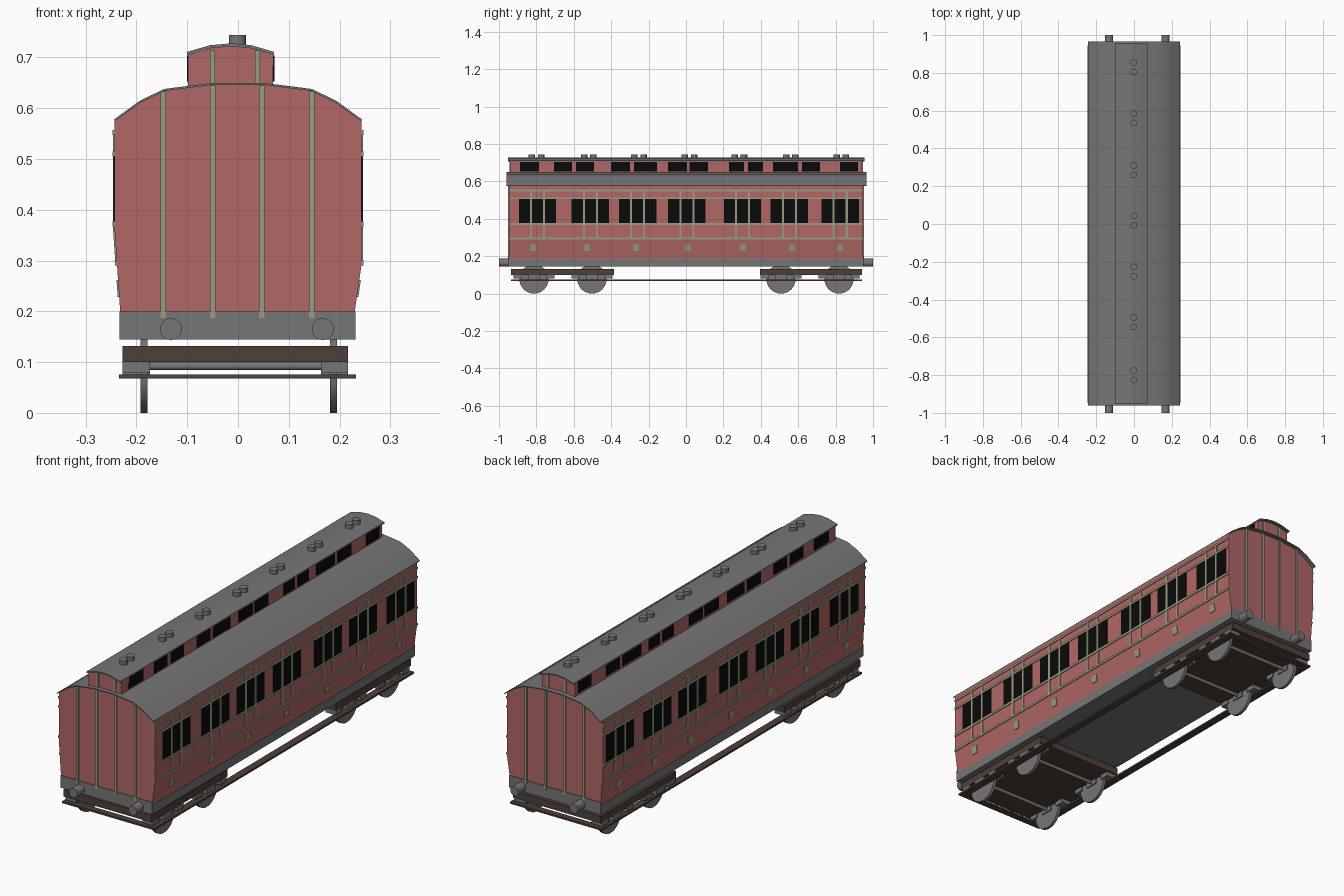
import bpy, math

if "Cube" in bpy.data.objects:
    bpy.data.objects.remove(bpy.data.objects["Cube"])

def mat(name, r, g, b):
    m = bpy.data.materials.new(name)
    m.diffuse_color = (r, g, b, 1)
    m.use_nodes = True
    m.node_tree.nodes["Principled BSDF"].inputs["Base Color"].default_value = m.diffuse_color
    return m

RED = mat("faded red", 0.44, 0.135, 0.135)
GREY = mat("mid grey", 0.18, 0.18, 0.18)
BROWN = mat("dark brown", 0.078, 0.05, 0.041)
BLACK = mat("window black", 0.003, 0.003, 0.003)
GREEN = mat("sage trim", 0.32, 0.34, 0.22)

def make(name, verts, faces, material):
    me = bpy.data.meshes.new(name)
    me.from_pydata(verts, [], faces)
    me.materials.append(material)
    ob = bpy.data.objects.new(name, me)
    bpy.context.collection.objects.link(ob)
    return ob

def smooth(ob, deg=32):
    bpy.ops.object.select_all(action='DESELECT')
    ob.select_set(True)
    bpy.context.view_layer.objects.active = ob
    bpy.ops.object.shade_smooth_by_angle(angle=math.radians(deg))

def prism(name, pts, y0, y1, material):
    """Extrude a counter-clockwise (x, z) profile along y."""
    n = len(pts)
    verts = [(x, y, z) for y in (y0, y1) for x, z in pts]
    faces = [tuple(range(n)), tuple(reversed(range(n, 2 * n)))]
    faces += [(i, i + n, (i + 1) % n + n, (i + 1) % n) for i in range(n)]
    return make(name, verts, faces, material)

def box(name, x0, x1, y0, y1, z0, z1, material):
    return prism(name, [(x0, z0), (x1, z0), (x1, z1), (x0, z1)], y0, y1, material)

def cyl(name, centre, r, depth, axis, material, seg=20):
    rot = {'X': (0, math.pi / 2, 0), 'Y': (math.pi / 2, 0, 0), 'Z': (0, 0, 0)}[axis]
    bpy.ops.mesh.primitive_cylinder_add(vertices=seg, radius=r, depth=depth, location=centre, rotation=rot)
    ob = bpy.context.object
    ob.name = name
    ob.data.materials.append(material)
    smooth(ob)
    return ob

def side_x(s, z):
    """Outer x of the body side, which tapers in below a kink."""
    kink, foot = (0.29, 0.23) if s > 0 else (0.36, 0.232)
    t = min(1, max(0, (z - 0.2) / (kink - 0.2)))
    return s * (foot + t * (0.243 - foot))

def plate(name, s, y0, y1, z0, z1, out, material):
    """Thin plate lying on the body side."""
    a, b = side_x(s, z0), side_x(s, z1)
    pts = [(a - s * 0.002, z0), (a + s * out, z0), (b + s * out, z1), (b - s * 0.002, z1)]
    return prism(name, pts if s > 0 else pts[::-1], y0, y1, material)

Y0, Y1 = -0.947, 0.946

# body shell and roof
roof = [(0.244, 0.578), (0.193, 0.615), (0.145, 0.638), (0.05, 0.65),
        (-0.05, 0.65), (-0.145, 0.638), (-0.193, 0.615), (-0.244, 0.578)]
under = [(x * 0.996, z - 0.004) for x, z in roof]
prism("body", [(-0.231, 0.185), (0.229, 0.185), (0.23, 0.2), (0.243, 0.29)] + under
      + [(-0.243, 0.36), (-0.232, 0.2)], Y0, Y1, RED)
smooth(prism("main_roof", roof + under[::-1], -0.961, 0.965, GREY))

# clerestory
cap = [(0.071, 0.711), (0.026, 0.724), (-0.012, 0.728), (-0.055, 0.724), (-0.1, 0.711)]
cap_under = [(x, z - 0.006) for x, z in cap]
prism("clerestory", [(-0.098, 0.63), (0.069, 0.63)] + [(x * 0.98, z) for x, z in cap_under],
      -0.941, 0.941, RED)
smooth(prism("clerestory_roof", cap + cap_under[::-1], -0.952, 0.955, GREY))

# clerestory windows, both sides
for y0, y1 in [(-0.888, -0.786), (-0.706, -0.61), (-0.588, -0.492), (-0.40, -0.30), (-0.278, -0.155),
               (-0.096, 0.005), (0.02, 0.118), (0.23, 0.31), (0.332, 0.412),
               (0.465, 0.598), (0.62, 0.717), (0.824, 0.92)]:
    for x in (-0.098, 0.0695):
        box("clerestory_window", x - 0.002, x + 0.002, y0, y1, 0.653, 0.704, BLACK)

# roof ventilators in pairs
for c in (-0.80, -0.52, -0.252, 0.018, 0.285, 0.56, 0.83):
    for d in (-0.025, 0.025):
        cyl("ventilator", (-0.001, c + d, 0.731), 0.0175, 0.027, 'Z', GREY, 14)

# side windows and trim
groups = (-0.794, -0.511, -0.259, 0.005, 0.302, 0.553, 0.824)
marks = (-0.818, -0.53, -0.267, 0.01, 0.305, 0.567, 0.824)
for s in (-1, 1):
    for c in groups:
        for k in (-1, 0, 1):
            y = c + k * 0.069
            plate("side_window", s, y - 0.031, y + 0.031, 0.374, 0.505, 0.002, BLACK)
        for y in (c - 0.035, c + 0.035):
            for z0, z1 in ((0.295, 0.36), (0.36, 0.552)):
                plate("door_trim", s, y - 0.006, y + 0.006, z0, z1, 0.003, GREEN)
    for z in (0.295, 0.372, 0.51, 0.552):
        plate("waist_trim", s, Y0, Y1, z - 0.005, z + 0.005, 0.004, GREEN)
    for y in marks:
        plate("door_step_mark", s, y - 0.016, y + 0.016, 0.228, 0.262, 0.003, GREEN)

# end trim, end beams and buffers
for y, d in ((Y0, -1), (Y1, 1)):
    def end_plate(name, x0, x1, z0, z1, out, m, base=y):
        box(name, x0, x1, min(base, base + d * out), max(base, base + d * out), z0, z1, m)
    end_plate("end_beam", -0.233, 0.231, 0.145, 0.2, 0.003, GREY)
    for x, top in ((-0.147, 0.633), (-0.05, 0.645), (0.047, 0.645), (0.145, 0.633)):
        end_plate("end_trim", x - 0.0055, x + 0.0055, 0.187, top, 0.005, GREEN)
    for x in (-0.05, 0.038):
        end_plate("clerestory_end_trim", x - 0.005, x + 0.005, 0.65, 0.714, 0.004, GREEN, d * 0.941)
    for x in (-0.132, 0.167):
        cyl("buffer", (x, d * 0.97, 0.165), 0.0215, 0.06, 'Y', GREY, 24)

# underframe
box("underframe", -0.233, 0.231, Y0, Y1, 0.145, 0.186, GREY)

# running boards joined across both ends
for x0, x1 in ((-0.234, -0.2), (0.198, 0.232)):
    box("running_board", x0, x1, -0.936, 0.941, 0.068, 0.076, BROWN)
for y0, y1 in ((-0.936, -0.906), (0.911, 0.941)):
    box("end_board", -0.2, 0.198, y0, y1, 0.068, 0.076, BROWN)

# bogies
for y0, y1, axles in ((-0.936, -0.385, (-0.813, -0.503)), (0.396, 0.941, (0.508, 0.818))):
    box("bogie_frame", -0.227, 0.217, y0, y1, 0.10, 0.132, BROWN)
    for y in axles:
        cyl("axle", (0.001, y, 0.092), 0.008, 0.37, 'X', GREY, 12)
        for x in (-0.185, 0.188):
            cyl("wheel", (x, y, 0.078), 0.078, 0.014, 'X', GREY, 32)
        for x0, x1 in ((-0.227, -0.173), (0.163, 0.217)):
            box("axle_box", x0, x1, y - 0.03, y + 0.03, 0.076, 0.10, GREY)
            for d in (-0.088, 0.088):
                box("spring_hanger", x0, x1, y + d - 0.022, y + d + 0.022, 0.08, 0.10, GREY)
